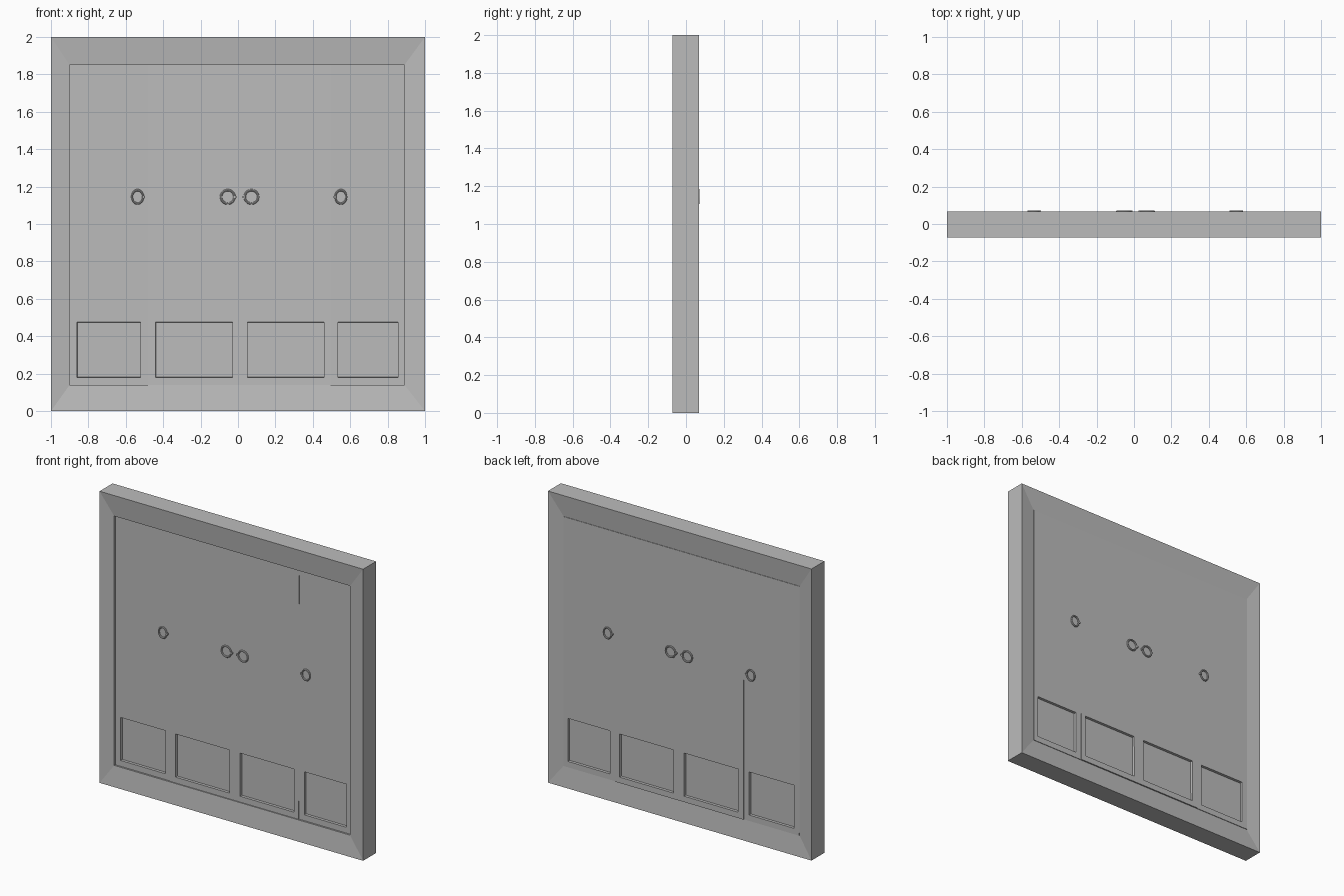
import bpy, bmesh, math
from mathutils import Matrix, Vector

if "Cube" in bpy.data.objects:
    bpy.data.objects.remove(bpy.data.objects["Cube"], do_unlink=True)

grey = bpy.data.materials.new("plain_grey")
grey.use_nodes = True
colour = (0.5, 0.5, 0.5, 1)
grey.diffuse_color = colour
grey.node_tree.nodes["Principled BSDF"].inputs["Base Color"].default_value = colour

LEFT, RIGHT, BOTTOM, TOP = -0.9, 0.89, 0.14, 1.85
FRONT, BACK = -0.043, 0.057      # leaf faces


def finish(name, bm):
    bmesh.ops.recalc_face_normals(bm, faces=bm.faces)
    mesh = bpy.data.meshes.new(name)
    bm.to_mesh(mesh)
    bm.free()
    mesh.materials.append(grey)
    ob = bpy.data.objects.new(name, mesh)
    bpy.context.collection.objects.link(ob)
    return ob


def loop(bm, x0, x1, z0, z1, y):
    return [bm.verts.new((x, y, z)) for x, z in ((x0, z0), (x1, z0), (x1, z1), (x0, z1))]


# Mitred frame: outer rectangles at full depth, inner ones sloping inward
def frame():
    bm = bmesh.new()
    outer, inner = (-1, 1, 0, 2), (LEFT, RIGHT, BOTTOM, TOP)
    rings = [loop(bm, *outer, -0.072), loop(bm, *inner, -0.056),
             loop(bm, *inner, 0.054), loop(bm, *outer, 0.068)]
    for a, b in zip(rings, rings[1:] + rings[:1]):
        for i in range(4):
            j = (i + 1) % 4
            bm.faces.new((a[i], a[j], b[j], b[i]))
    finish("frame", bm)


# Door leaf with a sunken rectangle on each face, slightly thicker at its foot
def leaf(name, x0, x1, px0, px1, flare):
    bm = bmesh.new()
    bmesh.ops.create_cube(bm, size=1)
    bmesh.ops.transform(bm, verts=bm.verts, matrix=Matrix.Translation(
        ((x0 + x1) / 2, (FRONT + BACK) / 2, (BOTTOM + TOP) / 2))
        @ Matrix.Diagonal((x1 - x0, BACK - FRONT, TOP - BOTTOM, 1)))
    cuts = [((px, 0, 0), (1, 0, 0)) for px in (px0, px1)]
    cuts += [((0, 0, pz), (0, 0, 1)) for pz in (0.18, 0.475)]
    for co, no in cuts:
        bmesh.ops.bisect_plane(bm, geom=bm.verts[:] + bm.edges[:] + bm.faces[:],
                               plane_co=co, plane_no=no)
    middle = (FRONT + BACK) / 2
    for v in bm.verts:
        amount = flare * (TOP - v.co.z) / (TOP - BOTTOM)
        v.co.y += math.copysign(amount, v.co.y - middle)
    sunk = []
    for f in bm.faces:
        c = f.calc_center_median()
        if abs(f.normal.y) > 0.5 and px0 < c.x < px1 and 0.18 < c.z < 0.475:
            sunk.append(f)
    bmesh.ops.inset_region(bm, faces=sunk, thickness=0.001, depth=-0.018)
    finish(name, bm)


# Ring handle with a small pivot stub on one side
def handle(name, x, width, y, side):
    bpy.ops.mesh.primitive_torus_add(major_radius=0.036, minor_radius=0.006,
                                     major_segments=24, minor_segments=8,
                                     location=(x, y, 1.145), rotation=(math.pi / 2, 0, 0))
    ring = bpy.context.object
    ring.name = name + "_ring"
    ring.scale = (width, 1, 1)
    ring.data.materials.append(grey)
    bpy.ops.object.shade_smooth_by_angle()
    bm = bmesh.new()
    bmesh.ops.create_cube(bm, size=0.012)
    bmesh.ops.translate(bm, verts=bm.verts, vec=Vector((x + side * 0.042 * width, y, 1.145)))
    finish(name + "_stub", bm)


frame()
leaf("outer_leaf_right", LEFT, -0.48, -0.86, -0.52, 0.001)
leaf("inner_leaf_right", -0.48, 0.005, -0.44, -0.03, 0.006)
leaf("inner_leaf_left", 0.005, 0.495, 0.05, 0.46, 0.006)
leaf("outer_leaf_left", 0.495, RIGHT, 0.535, 0.855, 0.001)

for face, y in (("front", FRONT - 0.006), ("back", BACK + 0.009)):
    handle(face + "_handle_outer_right", -0.537, 0.82, y, 1)
    handle(face + "_handle_inner_right", -0.055, 1, y, 1)
    handle(face + "_handle_inner_left", 0.072, 1, y, -1)
    handle(face + "_handle_outer_left", 0.55, 0.82, y, -1)
